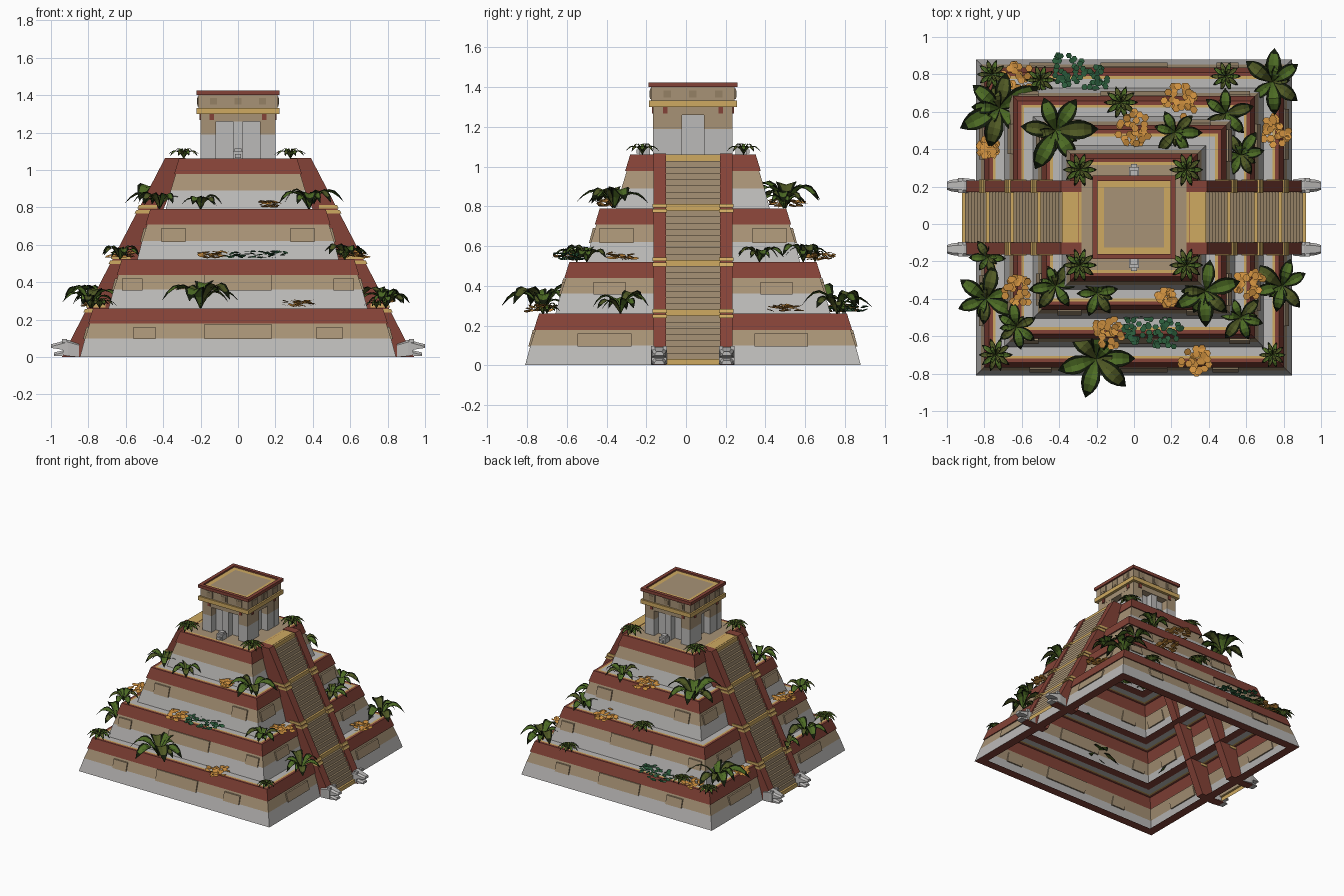
import bpy, bmesh, math, random
from mathutils import Vector, Matrix

if "Cube" in bpy.data.objects:
    bpy.data.objects.remove(bpy.data.objects["Cube"])
random.seed(4)
CY = 0.035                      # pyramid centre in y
COL = [("stone_grey", (.50, .49, .48)), ("tan_stone", (.39, .29, .18)), ("red_trim", (.23, .055, .038)),
       ("gold_trim", (.62, .40, .12)), ("leaf_green", (.075, .15, .018)), ("leaf_dark_edge", (.006, .010, .003)),
       ("flower_orange", (.62, .28, .05)), ("ivy_green", (.025, .11, .045)), ("olive_leaf", (.08, .10, .018)),
       ("step_brown", (.30, .22, .13))]
MATS = []
for n, c in COL:
    m = bpy.data.materials.new(n)
    m.diffuse_color = (*c, 1)
    m.use_nodes = True
    m.node_tree.nodes["Principled BSDF"].inputs["Base Color"].default_value = m.diffuse_color
    MATS.append(m)
GREY, TAN, RED, GOLD, LEAF, EDGE, ORANGE, IVY, OLIVE, BROWN = range(10)


def finish(bm, name, y=CY):
    me = bpy.data.meshes.new(name)
    bm.to_mesh(me)
    bm.free()
    for m in MATS:
        me.materials.append(m)
    ob = bpy.data.objects.new(name, me)
    ob.location.y = y
    bpy.context.collection.objects.link(ob)
    return ob


def face(bm, pts, mat):
    f = bm.faces.new([bm.verts.new(p) for p in pts])
    f.material_index = mat


def hexa(bm, lo, hi, mat):
    """Closed solid between two matching polygons."""
    n = len(lo)
    a, b = [bm.verts.new(p) for p in lo], [bm.verts.new(p) for p in hi]
    fs = [bm.faces.new(a[::-1]), bm.faces.new(b)]
    fs += [bm.faces.new((a[i], a[(i + 1) % n], b[(i + 1) % n], b[i])) for i in range(n)]
    for f in fs:
        f.material_index = mat
    bmesh.ops.recalc_face_normals(bm, faces=fs)


def box(bm, x0, x1, y0, y1, z0, z1, mat):
    q = [(x0, y0), (x1, y0), (x1, y1), (x0, y1)]
    hexa(bm, [(*p, z0) for p in q], [(*p, z1) for p in q], mat)


def square_loft(bm, prof):
    """Square rings from (half, z, colour of the band ending here)."""
    prev = None
    for h, z, mat in prof:
        ring = [bm.verts.new((sx * h, sy * h, z)) for sx, sy in ((-1, -1), (1, -1), (1, 1), (-1, 1))]
        if prev:
            for i in range(4):
                j = (i + 1) % 4
                bm.faces.new((prev[i], prev[j], ring[j], ring[i])).material_index = mat
        prev = ring
    return prev


# stepped tiers: hollow shells with grey, tan and red bands and a trimmed ledge
Z = [0, .26, .52, .79, 1.06]
def half(i, z):
    return .845 - .153 * i - .07 * (z - Z[i]) / (Z[i + 1] - Z[i])

PLATES = [([(-.56, -.44), (-.18, .18), (.42, .56)], [(-.58, -.31), (.31, .58)]),
          ([(-.62, -.51), (-.18, .18), (.51, .62)], [(-.5, -.34), (.34, .5)]),
          ([(-.41, -.28), (.28, .41)], [(-.47, -.3), (.3, .47)]), ([], [])]
for i in range(4):
    b, t = Z[i], Z[i + 1]
    zg, zt = b + .1, t - .082
    bm = bmesh.new()
    top = half(i, t)
    square_loft(bm, [(half(i, b) - .07, b, RED), (half(i, b), b, RED), (half(i, zg), zg, GREY),
                     (half(i, zt) - .004, zt, TAN), (half(i, zt) + .004, zt, RED), (top, t, RED),
                     (top - .02, t, RED), (top - .035, t, GOLD), (top - .085, t, GREY if i < 3 else TAN)])
    if i == 3:
        h = top - .085
        face(bm, [(-h, -h, t), (h, -h, t), (h, h, t), (-h, h, t)], TAN)
    finish(bm, "tier_%d" % (i + 1))
    # raised wall blocks
    bm = bmesh.new()
    for k in range(4):
        R = Matrix.Rotation(k * math.pi / 2, 3, 'Z')
        for u0, u1 in PLATES[i][k % 2]:
            z0, z1 = zg - .005, zt - (.018 if abs(u0 + u1) > .1 else .001)
            def ring(d):
                return [R @ Vector((u, -half(i, z) - d, z)) for u, z in ((u0, z0), (u1, z0), (u1, z1), (u0, z1))]
            hexa(bm, ring(-.01), ring(.009), TAN)
    finish(bm, "wall_blocks_%d" % (i + 1))

# stairs on both sides, with balustrades, gold bands and serpent heads
N = 34
SL = .55 / 1.06
for s, side in ((1, "right"), (-1, "left")):
    bm = bmesh.new()
    for k in range(N):
        z0, z1 = 1.06 * k / N, 1.06 * (k + 1) / N
        x0, x1 = .92 - SL * z0, .92 - SL * z1
        gold = k in (0, N - 1) or any(abs((z0 + z1) / 2 - z) < .017 for z in Z[1:4])
        for pts, m in (([(x0, z0), (x0, z1)], TAN), ([(x0, z1), (x1, z1)], BROWN)):
            (a, b), (c, d) = pts
            face(bm, [(s * a, -.137, b), (s * a, .137, b), (s * c, .137, d), (s * c, -.137, d)], GOLD if gold else m)
    box(bm, *sorted((s * .30, s * .372)), -.137, .137, 1.045, 1.062, GOLD)
    finish(bm, "stairs_" + side)
    bm = bmesh.new()
    for e in (1, -1):
        def prism(pts, y0, y1, mat):
            hexa(bm, [(s * x, e * y0, z) for x, z in pts], [(s * x, e * y1, z) for x, z in pts], mat)
        prism([(.942, 0), (.942 - SL * 1.065, 1.065), (.28, 1.065), (.74, 0)], .135, .198, RED)
        for z in Z[1:4]:
            for zz in (z - .013, z + .013):
                o = .951 - SL * zz
                prism([(o + SL * .009, zz - .009), (o - SL * .009, zz + .009), (o - .10, zz + .009),
                       (o - .10, zz - .009)], .130, .203, GOLD)
    finish(bm, "balustrades_" + side)
    bm = bmesh.new()
    for yc in (.17, -.17):
        def jaw(st):
            for (xa, wa, a0, a1), (xb, wb, b0, b1) in zip(st, st[1:]):
                def sec(x, w, l, h):
                    return [(s * x, yc - w, l), (s * x, yc + w, l), (s * x, yc + w, h - .012),
                            (s * x, yc + w * .6, h), (s * x, yc - w * .6, h), (s * x, yc - w, h - .012)]
                hexa(bm, sec(xa, wa, a0, a1), sec(xb, wb, b0, b1), GREY)
        jaw([(.85, .034, .0, .075), (.91, .04, .005, .092), (.935, .038, .01, .085)])
        jaw([(.935, .036, .038, .085), (.975, .031, .045, .074), (1.0, .022, .048, .068)])
        jaw([(.935, .034, .005, .035), (.985, .025, .005, .024)])
        for e in (1, -1):
            box(bm, *sorted((s * .915, s * .94)), yc + e * .03 - .01, yc + e * .03 + .01, .078, .097, GREY)
    finish(bm, "serpent_heads_" + side)

# temple: core, piers, lintels, cornice, frieze and roof
bm = bmesh.new()
box(bm, -.145, .145, -.145, .145, 1.06, 1.3, GREY)
for z0, z1, m in ((1.06, 1.19, GREY), (1.19, 1.262, TAN)):
    for e in (1, -1):
        for f in (1, -1):
            box(bm, *sorted((e * .118, e * .2)), *sorted((f * .14, f * .2)), z0, z1, m)
            box(bm, *sorted((e * .14, e * .199)), *sorted((f * .055, f * .16)), z0, z1, m)
        box(bm, -.027, .027, *sorted((e * .14, e * .195)), z0, z1, GREY)
box(bm, -.2, .2, -.2, .2, 1.26, 1.3, TAN)
finish(bm, "temple_walls")
bm = bmesh.new()
box(bm, -.222, .222, -.222, .222, 1.3, 1.332, GOLD)
box(bm, -.21, .21, -.21, .21, 1.332, 1.4, TAN)
top = square_loft(bm, [(.21, 1.4, RED), (.223, 1.4, RED), (.223, 1.424, RED), (.195, 1.424, RED),
                       (.195, 1.412, RED), (.16, 1.412, GOLD)])
bm.faces.new(top).material_index = TAN
finish(bm, "temple_roof")
bm = bmesh.new()
for k in range(4):
    R = Matrix.Rotation(k * math.pi / 2, 3, 'Z')
    def plate(u, w, z0, z1, d, t, m):
        q = ((u - w, z0), (u + w, z0), (u + w, z1), (u - w, z1))
        hexa(bm, [R @ Vector((a, -d, z)) for a, z in q], [R @ Vector((a, -d - t, z)) for a, z in q], m)
    for u in (-.13, 0, .13):
        plate(u, .029, 1.339, 1.394, .208, .009, TAN)
        plate(u, .019, 1.349, 1.384, .215, .004, BROWN)
    for u in (-.14, .14):
        plate(u, .012, 1.268, 1.3, .198, .009, RED)
finish(bm, "frieze_blocks")
# small carved heads before the temple
bm = bmesh.new()
for e in (1, -1):
    box(bm, -.028, .028, *sorted((e * .215, e * .27)), 1.06, 1.10, GREY)
    box(bm, -.02, .02, *sorted((e * .222, e * .255)), 1.10, 1.115, GREY)
    box(bm, -.016, .016, *sorted((e * .265, e * .285)), 1.065, 1.085, GREY)
finish(bm, "carved_heads")


def ledge(x, y):
    m = max(abs(x), abs(y - CY))
    return .26 if m > .64 else .52 if m > .49 else .79 if m > .33 else 1.06


def leaf(bm, o, yaw, L, W, H, mid):
    """Arched blade with a dark border."""
    d, n = Vector((math.cos(yaw), math.sin(yaw), 0)), Vector((-math.sin(yaw), math.cos(yaw), 0))
    rows = []
    for k in range(7):
        t = k / 6
        c = Vector(o) + d * L * t + Vector((0, 0, H * math.sin(2.75 * t ** .85)))
        w = W * (.12 + .88 * math.sin(math.pi * t ** 1.1)) if k < 6 else .001
        rows.append([bm.verts.new(c + n * w * q + Vector((0, 0, .3 * w * abs(q)))) for q in (-1, -.66, 0, .66, 1)])
    for k in range(6):
        for j in range(4):
            f = bm.faces.new((rows[k][j], rows[k + 1][j], rows[k + 1][j + 1], rows[k][j + 1]))
            f.material_index = EDGE if j in (0, 3) or k == 5 else mid


# broad-leaved plants: x, y, radius
BIG = [(-.72, .62, .23), (-.42, .50, .22), (.38, -.36, .2), (.79, -.33, .17), (-.79, -.4, .17), (-.2, -.72, .22),
       (.74, .76, .17), (.49, .59, .15), (.57, .37, .14), (.22, .49, .14), (-.42, -.33, .14), (-.2, -.37, .13),
       (-.63, -.55, .13), (.57, -.5, .13), (-.78, -.18, .1)]
bm = bmesh.new()
for x, y, r in BIG:
    a = random.random() * 6
    for k in range(9):
        L = r * random.uniform(.8, 1.08) * (1 if k < 6 else .65)
        leaf(bm, (x, y, ledge(x, y)), a + k * 2 * math.pi / 6 + (.5 if k > 5 else 0) + random.uniform(-.2, .2),
             L, L * .23, L * random.uniform(.42, .62) * (1 if k < 6 else 1.3), LEAF if k % 3 else OLIVE)
finish(bm, "broad_leaf_plants", 0)

# small spiky rosettes
SMALL = [(-.29, .29, .09), (.28, .29, .09), (-.29, -.22, .09), (.28, -.22, .09), (.49, .79, .08), (-.74, -.7, .09),
         (-.07, .65, .09), (-.76, .8, .08), (.74, -.7, .07), (-.5, .77, .08)]
bm = bmesh.new()
for x, y, r in SMALL:
    for k in range(16):
        L = r * (1 if k < 10 else .65)
        leaf(bm, (x, y, ledge(x, y)), k * 2 * math.pi / (10 if k < 10 else 6), L, L * .17,
             L * (.45 if k < 10 else .9), OLIVE if k % 2 else LEAF)
finish(bm, "small_rosettes", 0)


# flat flower and ivy patches: x, y, spread
def patch(name, spots, mat, count, size):
    bm = bmesh.new()
    for x, y, r in spots:
        z = ledge(x, y)
        for k in range(count):
            a, q = random.random() * 6.28, r * math.sqrt(random.random())
            M = Matrix.Translation((x + q * math.cos(a), y + q * math.sin(a), z + random.uniform(.012, .045)))
            M = M @ Matrix.Rotation(random.uniform(-.35, .35), 4, 'X') @ Matrix.Rotation(random.uniform(-.35, .35), 4, 'Y')
            face(bm, [M @ Vector((size * math.cos(j * math.pi / 3), size * math.sin(j * math.pi / 3), 0))
                      for j in range(6)], mat)
    finish(bm, name, 0)


patch("orange_flowers", [(-.62, .78, .08), (-.78, .41, .05), (0, .51, .09), (.25, .66, .09), (.76, .5, .08),
                         (-.62, -.36, .08), (-.14, -.58, .08), (.17, -.39, .05), (.62, -.32, .08),
                         (.33, -.73, .08)], ORANGE, 32, .021)
patch("ivy", [(-.36, .83, .09), (-.2, .77, .08), (.03, -.55, .09), (.17, -.58, .09)], IVY, 34, .017)
